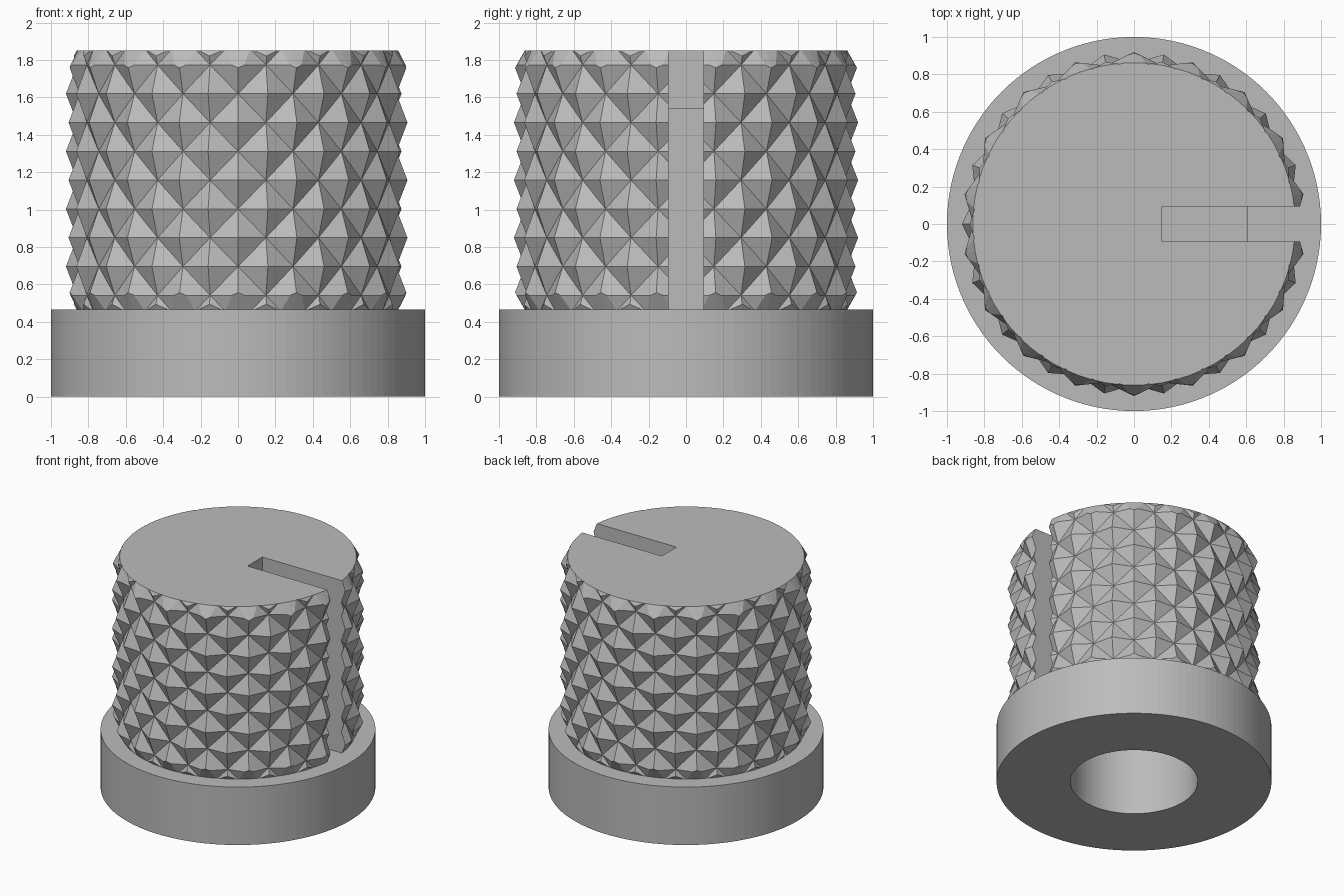
import bpy, bmesh, math

if "Cube" in bpy.data.objects:
    bpy.data.objects.remove(bpy.data.objects["Cube"])

BASE_H, TOP_H = 0.465, 1.85
TIP_R, VALLEY_R = 0.92, 0.86
MID_Z, ROW = (BASE_H + TOP_H) / 2, 0.154

grey = bpy.data.materials.new("plain grey")
grey.diffuse_color = (0.5, 0.5, 0.5, 1)
grey.use_nodes = True
grey.node_tree.nodes["Principled BSDF"].inputs["Base Color"].default_value = grey.diffuse_color


def finish(name, bm):
    bmesh.ops.recalc_face_normals(bm, faces=bm.faces)
    mesh = bpy.data.meshes.new(name)
    bm.to_mesh(mesh)
    bm.free()
    mesh.materials.append(grey)
    obj = bpy.data.objects.new(name, mesh)
    bpy.context.collection.objects.link(obj)
    return obj


def stack(name, profile, sides):
    """Closed round solid through (radius, z) rings."""
    bm = bmesh.new()
    rings = [[bm.verts.new((r * math.cos(math.tau * i / sides),
                            r * math.sin(math.tau * i / sides), z))
              for i in range(sides)] for r, z in profile]
    for a, b in zip(rings, rings[1:]):
        for i in range(sides):
            j = (i + 1) % sides
            bm.faces.new((a[i], a[j], b[j], b[i]))
    bm.faces.new(rings[0])
    bm.faces.new(rings[-1])
    return finish(name, bm)


def box(name, lo, hi):
    bm = bmesh.new()
    bmesh.ops.create_cube(bm, size=1)
    for v in bm.verts:
        v.co = [l + (c + 0.5) * (h - l) for c, l, h in zip(v.co, lo, hi)]
    return finish(name, bm)


def combine(obj, tool, operation):
    mod = obj.modifiers.new(operation, 'BOOLEAN')
    mod.operation, mod.object, mod.solver = operation, tool, 'EXACT'
    bpy.context.view_layer.objects.active = obj
    bpy.ops.object.modifier_apply(modifier=mod.name)
    bpy.data.objects.remove(tool)


def knurled_barrel():
    """Checkerboard of tips and valleys; creases run valley to valley."""
    n, rows = 36, range(-5, 6)
    bm = bmesh.new()
    grid = []
    for k in rows:
        ring = []
        for j in range(n):
            r = TIP_R if (j + k) % 2 else VALLEY_R
            a = math.tau * j / n
            ring.append(bm.verts.new((r * math.cos(a), r * math.sin(a), MID_Z + ROW * k)))
        grid.append(ring)
    for k in range(len(grid) - 1):
        for j in range(n):
            a, b = grid[k][j], grid[k][(j + 1) % n]
            c, d = grid[k + 1][(j + 1) % n], grid[k + 1][j]
            if (j + rows[k]) % 2:      # a and c are tips
                tris = (a, b, d), (b, c, d)
            else:                      # b and d are tips
                tris = (a, b, c), (a, c, d)
            for t in tris:
                bm.faces.new(t)
    bm.faces.new(grid[0])
    bm.faces.new(grid[-1])
    return finish("knurled_barrel", bm)


# Knurled grip, with both ends chamfered
knob = knurled_barrel()
combine(knob, stack("chamfer", [(0.86, 0.42), (0.862, BASE_H), (0.93, 0.585),
                                (0.93, 1.73), (0.862, TOP_H)], 72), 'INTERSECT')

# Pointer slot: shallow across the top, deep down the side
combine(knob, box("top_slot", (0.15, -0.094, 1.54), (1.2, 0.094, 2.0)), 'DIFFERENCE')
combine(knob, box("side_slot", (0.61, -0.094, BASE_H), (1.2, 0.094, 2.0)), 'DIFFERENCE')

# Base flange and the blind shaft hole below
combine(knob, stack("flange", [(1, 0), (1, BASE_H)], 120), 'UNION')
combine(knob, stack("shaft_hole", [(0.463, -0.1), (0.463, 1.39)], 96), 'DIFFERENCE')
knob.name = "knurled_knob"
